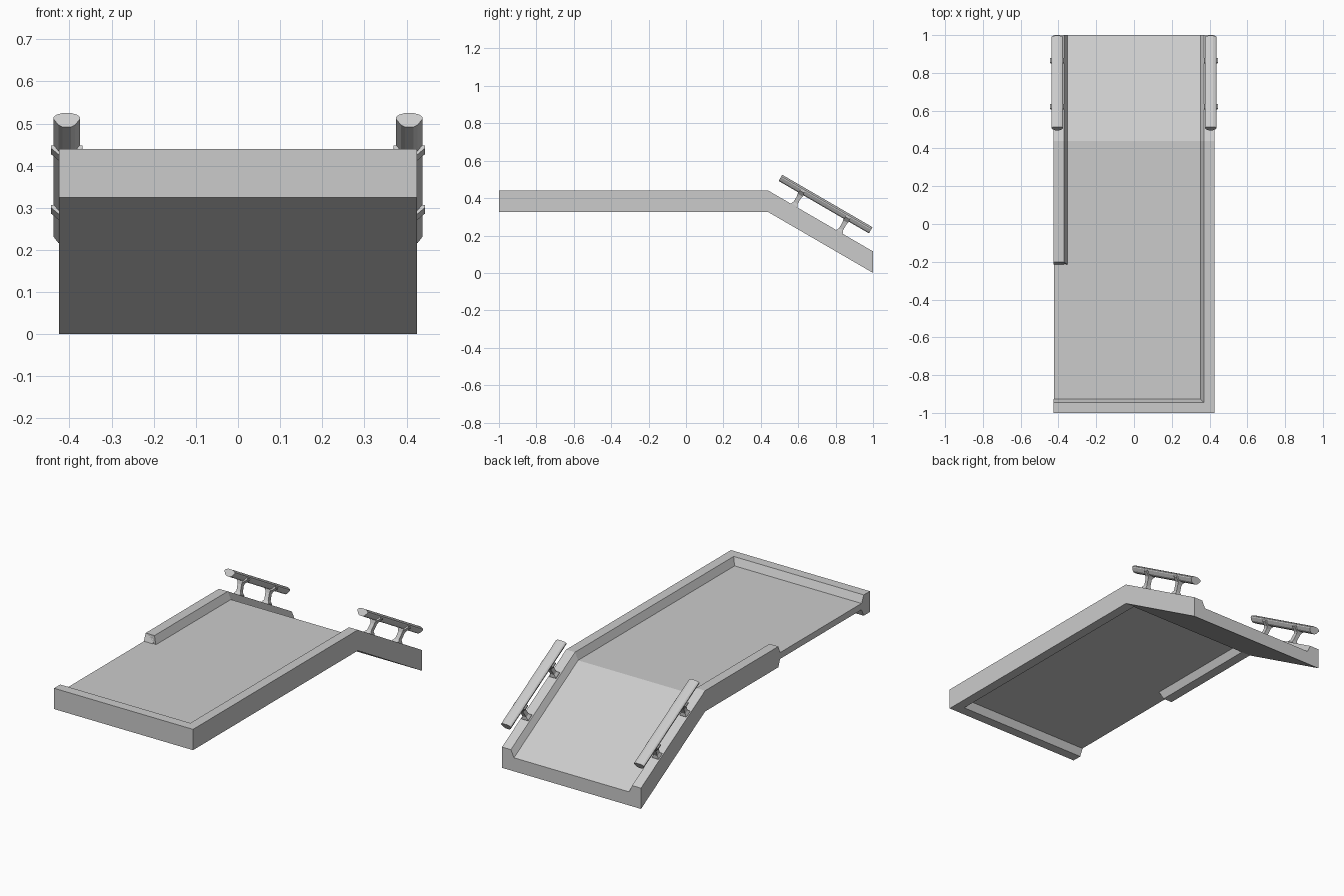
import bpy, bmesh, math
from mathutils import Vector

if "Cube" in bpy.data.objects:
    bpy.data.objects.remove(bpy.data.objects["Cube"])

W = 0.425                      # half width
Z0, Z1 = 0.325, 0.44           # rim bottom and top
F0, F1 = 0.365, 0.40           # deck underside and floor
BEND, DROP = 0.44, 0.325       # ramp start and fall


def loft(name, rings):
    """Skin a row of equal rings and cap both ends."""
    bm = bmesh.new()
    vs = [[bm.verts.new(p) for p in r] for r in rings]
    n = len(vs[0])
    for a, b in zip(vs, vs[1:]):
        for i in range(n):
            j = (i + 1) % n
            bm.faces.new((a[i], a[j], b[j], b[i]))
    bm.faces.new(vs[0])
    bm.faces.new(vs[-1])
    bmesh.ops.recalc_face_normals(bm, faces=bm.faces)
    me = bpy.data.meshes.new(name)
    bm.to_mesh(me)
    bm.free()
    ob = bpy.data.objects.new(name, me)
    bpy.context.collection.objects.link(ob)
    return ob


def mirror_x(ob):
    ob.modifiers.new("mirror", 'MIRROR').use_axis[0] = True


# Flat deck and sloping ramp slab, each a side profile extruded across x
def extrude_x(name, profile, x0, x1):
    return loft(name, [[(x, y, z) for y, z in profile] for x in (x0, x1)])


extrude_x("deck", [(-0.98, F0), (BEND, F0), (BEND, F1), (-0.98, F1)], -W + 0.0005, 0.40)
extrude_x("ramp", [(BEND, F1), (1, F1 - DROP), (1, Z0 - DROP), (BEND, Z0)], -0.371, 0.371)

# Curb section: (distance inwards, height), bevelled above and below the floor
CURB = [(0, Z0), (0, Z1), (0.054, Z1), (0.073, F1), (0.073, F0), (0.054, Z0)]


def curb_ring(x, y, dx, dy, dz=0):
    return [(x + w * dx, y + w * dy, z + dz) for w, z in CURB]


loft("front_and_right_curb", [
    curb_ring(-W, -1, 0, 1), curb_ring(W, -1, -1, 1),
    curb_ring(W, BEND, -1, 0), curb_ring(W, 1, -1, 0, -DROP)])

# Left curb, with a bevelled free end
end = [(-W + w, -0.215 if z in (F0, F1) else -0.20, z) for w, z in CURB]
end[0:2] = [(-W, -0.20, Z0), (-W, -0.20, Z1)]
end_out = [(-W, -0.215, F0), (-W, -0.215, F1)]
left = loft("left_curb", [end, curb_ring(-W, BEND, 1, 0), curb_ring(-W, 1, 1, 0, -DROP)])
extrude_x("left_curb_end", [(-0.20, Z1), (-0.215, F1), (-0.215, F0), (-0.20, Z0)],
          -W, -W + 0.054)

# Rails and brackets are laid out along the ramp: s down the slope, v normal to it
ANG = math.atan2(DROP, 1 - BEND)
S = Vector((0, math.cos(ANG), -math.sin(ANG)))
V = Vector((0, math.sin(ANG), math.cos(ANG)))
RAIL = Vector((0.4065, 0.505, 0.508))


def at(x, s, v):
    return RAIL + Vector((x, 0, 0)) + S * s + V * v


# Handrail: rounded top, tapering underside
half = [(0.010, -0.019), (0.020, -0.013), (0.031, 0.003), (0.031, 0.009),
        (0.024, 0.015), (0.012, 0.019)]
sec = half + [(-x, v) for x, v in reversed(half)]
mirror_x(loft("handrail", [[at(x, s, v) for x, v in sec] for s in (0, 0.558)]))


def block(name, s, levels):
    """Lofted block through (v, half x, half s, x shift) levels."""
    mirror_x(loft(name, [[at(c + a * hx, s + b * hs, v)
                          for a, b in ((-1, -1), (1, -1), (1, 1), (-1, 1))]
                         for v, hx, hs, c in levels]))


# Brackets: flared foot and post, with a cradle gripping the rail
for i, s in enumerate((0.137, 0.418)):
    block(f"bracket_post_{i}", s, [(-0.102, 0.020, 0.020, -0.008), (-0.088, 0.020, 0.019, -0.008),
                                   (-0.074, 0.012, 0.012, -0.006), (-0.038, 0.012, 0.012, 0),
                                   (-0.016, 0.018, 0.018, 0)])
    cradle = [(-0.037, 0.002), (-0.037, -0.006), (-0.014, -0.028), (0.014, -0.028),
              (0.037, -0.006), (0.037, 0.002), (0.030, 0.002), (0.010, -0.018),
              (-0.010, -0.018), (-0.030, 0.002)]
    mirror_x(loft(f"bracket_cradle_{i}",
                  [[at(x, s + d, v) for x, v in cradle] for d in (-0.014, 0.014)]))
